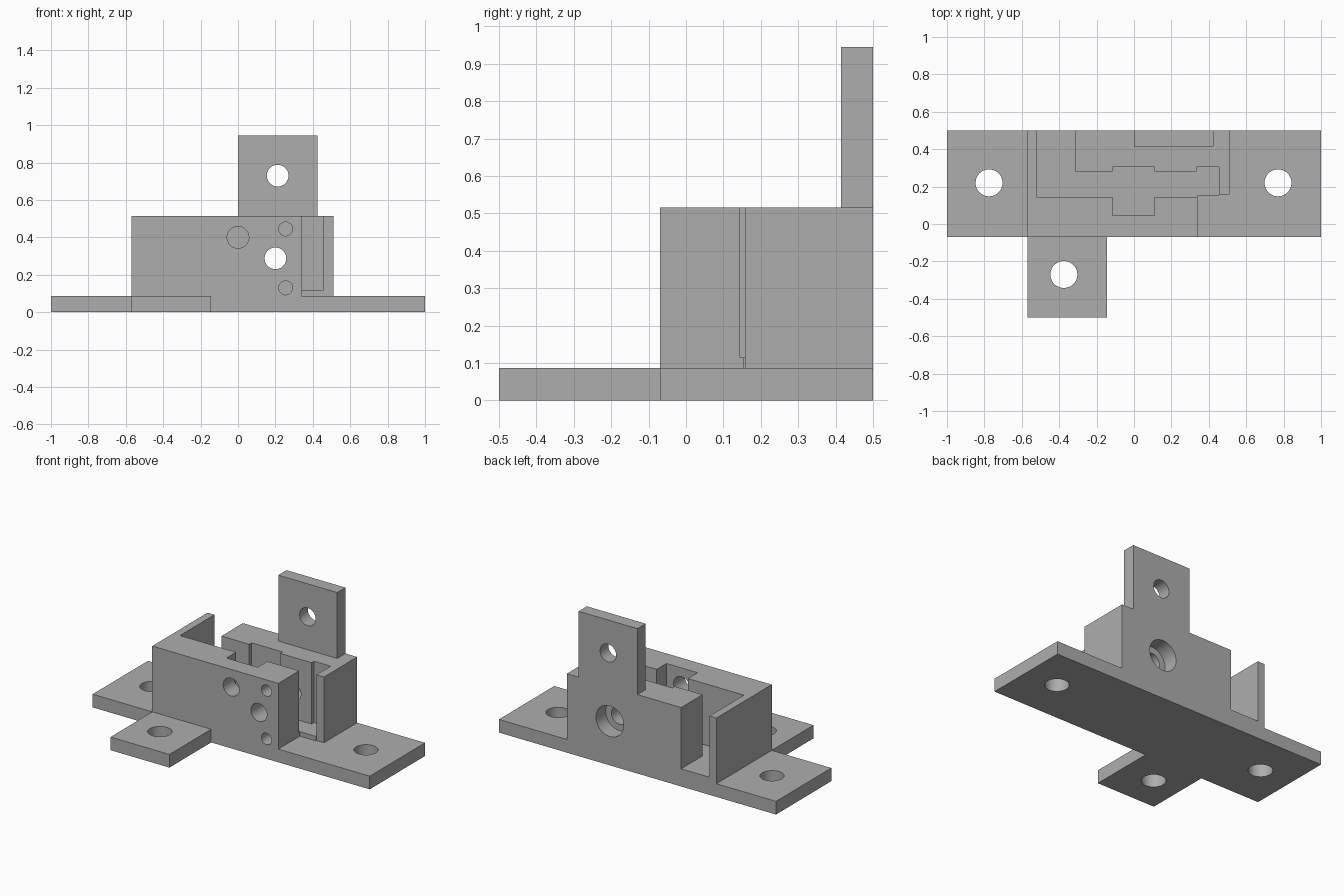
import bpy
import bmesh
from math import radians
from mathutils import Matrix, Vector

if "Cube" in bpy.data.objects:
    bpy.data.objects.remove(bpy.data.objects["Cube"], do_unlink=True)

grey = bpy.data.materials.new("plain grey")
grey.use_nodes = True
grey.diffuse_color = (0.42, 0.42, 0.42, 1)
grey.node_tree.nodes["Principled BSDF"].inputs["Base Color"].default_value = grey.diffuse_color


def make_object(name, bm):
    bmesh.ops.recalc_face_normals(bm, faces=bm.faces)
    mesh = bpy.data.meshes.new(name)
    bm.to_mesh(mesh)
    bm.free()
    mesh.materials.append(grey)
    obj = bpy.data.objects.new(name, mesh)
    bpy.context.collection.objects.link(obj)
    return obj


def prism(name, outline, z0, z1):
    """Extrude a plan outline from z0 up to z1."""
    bm = bmesh.new()
    face = bm.faces.new([bm.verts.new((x, y, z0)) for x, y in outline])
    new = bmesh.ops.extrude_face_region(bm, geom=[face])["geom"]
    verts = [v for v in new if isinstance(v, bmesh.types.BMVert)]
    bmesh.ops.translate(bm, verts=verts, vec=(0, 0, z1 - z0))
    return make_object(name, bm)


def rectangle(x0, x1, y0, y1):
    return [(x0, y0), (x1, y0), (x1, y1), (x0, y1)]


def drill(start, end, radius):
    """Round cutter between two points."""
    a, b = Vector(start), Vector(end)
    turn = (b - a).to_track_quat('Z', 'Y').to_matrix().to_4x4()
    bm = bmesh.new()
    bmesh.ops.create_cone(bm, cap_ends=True, segments=48, radius1=radius, radius2=radius,
                          depth=(b - a).length,
                          matrix=Matrix.Translation((a + b) / 2) @ turn)
    return make_object("drill", bm)


def cut(obj, cutters):
    bpy.context.view_layer.objects.active = obj
    for cutter in cutters:
        mod = obj.modifiers.new("cut", 'BOOLEAN')
        mod.operation = 'DIFFERENCE'
        mod.solver = 'EXACT'
        mod.object = cutter
        bpy.ops.object.modifier_apply(modifier=mod.name)
        bpy.data.objects.remove(cutter, do_unlink=True)
    bpy.ops.object.select_all(action='DESELECT')
    obj.select_set(True)
    bpy.ops.object.shade_smooth_by_angle(angle=radians(30))


BASE, FLOOR, TOP, PEAK = 0.086, 0.115, 0.515, 0.945
FRONT, BACK = -0.07, 0.5

# Base plate with front tab and three screw holes
base = prism("base_plate", [(-1, FRONT), (-0.57, FRONT), (-0.57, -0.5), (-0.145, -0.5),
                            (-0.145, FRONT), (1, FRONT), (1, BACK), (-1, BACK)], 0, BASE)
cut(base, [drill((x, y, -0.1), (x, y, 0.2), 0.072)
           for x, y in [(-0.775, 0.22), (0.77, 0.22), (-0.375, -0.27)]])

# Housing: slot with side grooves, open rear notch and open front corner
housing = prism("housing", rectangle(-0.57, 0.51, FRONT, BACK), BASE, TOP)
slot = prism("slot", [
    (-0.52, 0.145), (-0.115, 0.145), (-0.115, 0.045), (0.11, 0.045), (0.11, 0.145),
    (0.34, 0.145), (0.34, -0.2), (0.6, -0.2), (0.6, 0.158), (0.455, 0.158),
    (0.455, 0.305), (0.335, 0.305), (0.335, 0.28), (0.11, 0.28), (0.11, 0.305),
    (-0.115, 0.305), (-0.115, 0.28), (-0.315, 0.28), (-0.315, 0.6), (-0.52, 0.6)], FLOOR, 0.7)
corner = prism("corner", [(0.34, -0.2), (0.6, -0.2), (0.6, 0.158), (0.455, 0.158),
                          (0.455, 0.152), (0.34, 0.152)], 0, 0.7)

# Cross holes: pivot, through hole with rear counterbore, two pin holes
holes = [drill((0, -0.2, 0.4), (0, 0.1, 0.4), 0.058),
         drill((0.2, -0.2, 0.288), (0.2, 0.7, 0.288), 0.058),
         drill((0.2, 0.4, 0.288), (0.2, 0.7, 0.288), 0.1)]
holes += [drill((0.255, -0.2, z), (0.255, 0.145, z), 0.037) for z in (0.13, 0.445)]
cut(housing, [slot, corner] + holes)

# Upright lug at the back
lug = prism("upright_lug", rectangle(0, 0.425, 0.415, BACK), TOP, PEAK)
cut(lug, [drill((0.212, 0.3, 0.73), (0.212, 0.7, 0.73), 0.058)])
